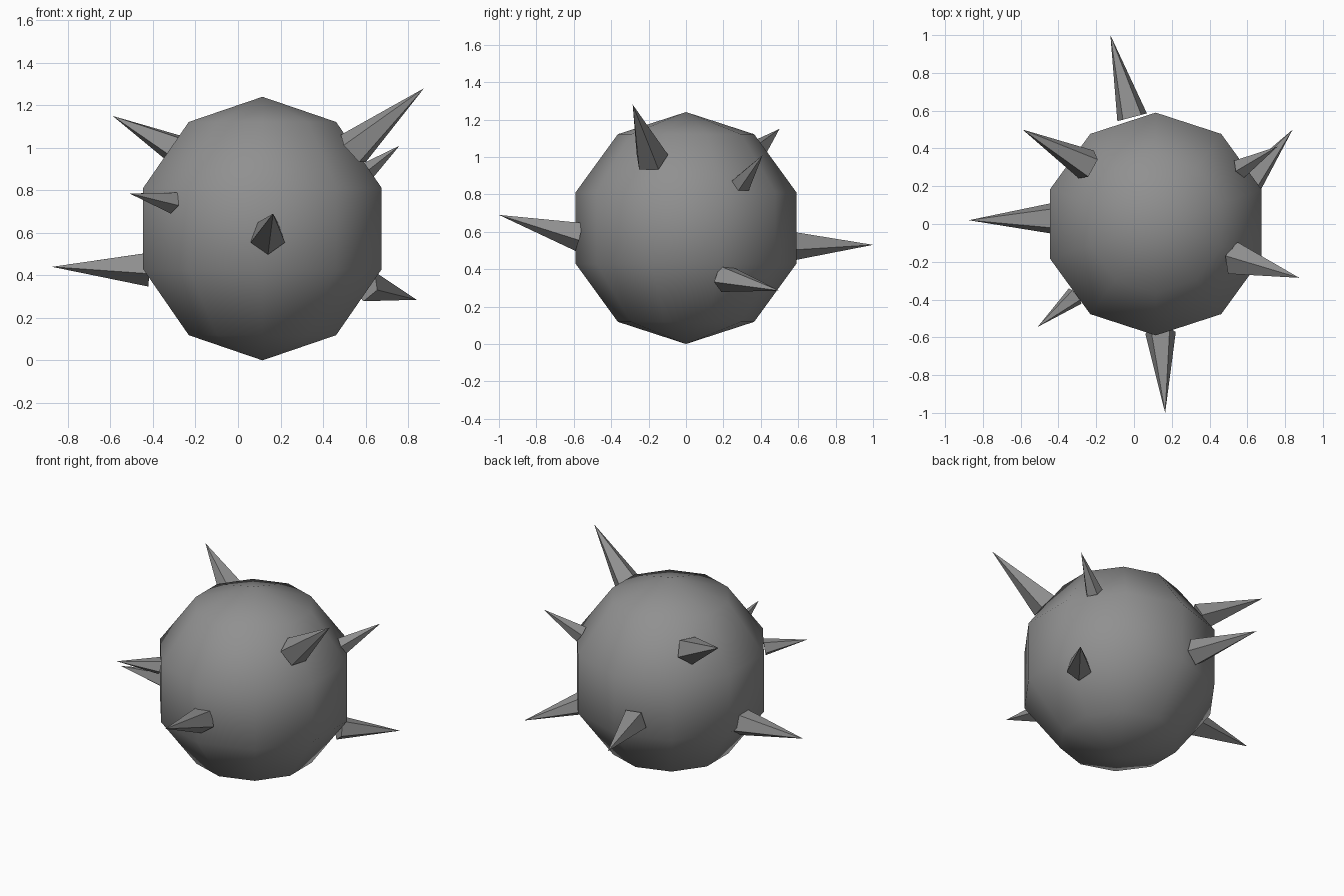
import bpy, bmesh
from math import pi, sin, cos
from mathutils import Vector

cube = bpy.data.objects.get("Cube")
if cube:
    bpy.data.objects.remove(cube, do_unlink=True)

GREY = (0.28, 0.28, 0.28, 1.0)
grey = bpy.data.materials.new("dull_grey")
grey.use_nodes = True
grey.diffuse_color = GREY
grey.node_tree.nodes["Principled BSDF"].inputs["Base Color"].default_value = GREY


def add_object(name, bm, smooth):
    bmesh.ops.recalc_face_normals(bm, faces=bm.faces)
    for face in bm.faces:
        face.smooth = smooth
    mesh = bpy.data.meshes.new(name)
    bm.to_mesh(mesh)
    bm.free()
    mesh.materials.append(grey)
    obj = bpy.data.objects.new(name, mesh)
    bpy.context.collection.objects.link(obj)
    return obj


# Round body: coarse sphere, smooth shaded, ring vertices on the y axis
RADIUS, SEGMENTS, RINGS = 0.62, 10, 5
bm = bmesh.new()
rings = []
for i in range(1, RINGS):
    lat = pi * i / RINGS
    rings.append([bm.verts.new((RADIUS * sin(lat) * sin(2 * pi * j / SEGMENTS),
                                RADIUS * sin(lat) * cos(2 * pi * j / SEGMENTS),
                                RADIUS * cos(lat))) for j in range(SEGMENTS)])
top = bm.verts.new((0, 0, RADIUS))
bottom = bm.verts.new((0, 0, -RADIUS))
for j in range(SEGMENTS):
    k = (j + 1) % SEGMENTS
    bm.faces.new((top, rings[0][j], rings[0][k]))
    bm.faces.new((bottom, rings[-1][k], rings[-1][j]))
    for upper, lower in zip(rings, rings[1:]):
        bm.faces.new((upper[j], lower[j], lower[k], upper[k]))
body = add_object("body", bm, True)
body.location = (0.115, 0, RADIUS)


def add_spike(name, base, tip, radius, corner_up=False):
    """Five-sided flat spike with one base corner pointing down (or up)."""
    base, tip = Vector(base), Vector(tip)
    axis = (tip - base).normalized()
    side = axis.cross(Vector((0, 0, 1))).normalized()
    up = side.cross(axis) * (1 if corner_up else -1)
    bm = bmesh.new()
    point = bm.verts.new(tip)
    ring = [bm.verts.new(base + radius * (up * cos(2 * pi * i / 5) + side * sin(2 * pi * i / 5)))
            for i in range(5)]
    bm.faces.new(ring)
    for i in range(5):
        bm.faces.new((ring[i], ring[(i + 1) % 5], point))
    add_object(name, bm, False)


# Spikes: base centre, tip, base radius
add_spike("front_spike", (0.14, -0.57, 0.58), (0.165, -1.0, 0.69), 0.085)
add_spike("back_spike", (-0.01, 0.565, 0.53), (-0.125, 1.0, 0.53), 0.085)
add_spike("right_spike", (-0.42, 0.03, 0.435), (-0.875, 0.02, 0.44), 0.088)
add_spike("upper_back_right_spike", (-0.243, 0.31, 0.97), (-0.59, 0.5, 1.15), 0.088)
add_spike("small_front_right_spike", (-0.31, -0.38, 0.745), (-0.51, -0.545, 0.785), 0.055)
add_spike("upper_left_spike", (0.54, -0.185, 0.99), (0.875, -0.285, 1.28), 0.092, True)
add_spike("small_back_left_spike", (0.565, 0.295, 0.857), (0.76, 0.41, 1.01), 0.055, True)
add_spike("lower_back_left_spike", (0.6, 0.2, 0.355), (0.84, 0.5, 0.285), 0.078)
